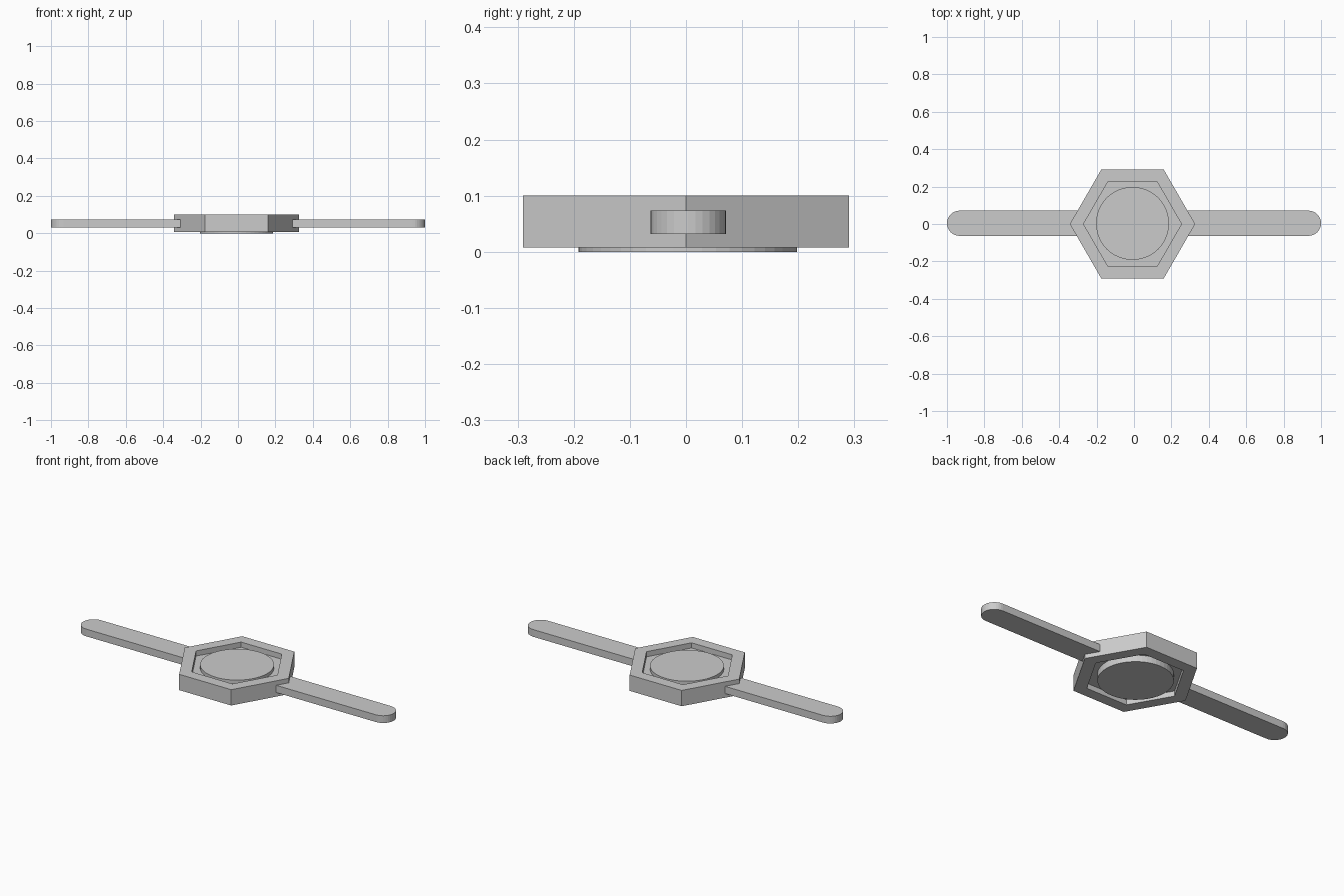
import bpy, bmesh, math

if "Cube" in bpy.data.objects:
    bpy.data.objects.remove(bpy.data.objects["Cube"])

CX = -0.008  # the hexagonal body sits slightly off centre


def circle(radius, sides, cx=CX, cy=0.0):
    return [(cx + radius * math.cos(2 * math.pi * i / sides),
             cy + radius * math.sin(2 * math.pi * i / sides)) for i in range(sides)]


def finish(name, bm):
    bmesh.ops.recalc_face_normals(bm, faces=bm.faces)
    mesh = bpy.data.meshes.new(name)
    bm.to_mesh(mesh)
    bm.free()
    obj = bpy.data.objects.new(name, mesh)
    bpy.context.collection.objects.link(obj)
    return obj


def prism(name, outline, z0, z1):
    bm = bmesh.new()
    face = bm.faces.new([bm.verts.new((x, y, z0)) for x, y in outline])
    top = bmesh.ops.extrude_face_region(bm, geom=[face], use_keep_orig=True)
    for v in top["geom"]:
        if isinstance(v, bmesh.types.BMVert):
            v.co.z = z1
    return finish(name, bm)


# Hexagonal frame with a recess on both sides of a central web
bm = bmesh.new()
profile = [(0.262, 0.038), (0.262, 0.008), (0.335, 0.008),
           (0.335, 0.1), (0.262, 0.1), (0.262, 0.07)]
rings = [[bm.verts.new((x, y, z)) for x, y in circle(r, 6)] for r, z in profile]
for a, b in zip(rings, rings[1:]):
    for i in range(6):
        j = (i + 1) % 6
        bm.faces.new((a[i], a[j], b[j], b[i]))
bm.faces.new(rings[0])
bm.faces.new(rings[-1])
finish("hexagon_frame", bm)

# Round disc through the web, protruding a little underneath
disc = prism("centre_disc", circle(0.195, 48, cy=0.003), 0.0, 0.09)

# Two arms with rounded tips, set into the frame
R, AY, N = 0.0675, 0.004, 16
for name, side in (("right_arm", 1), ("left_arm", -1)):
    outline = [(side * 0.28, AY - R)]
    for i in range(N + 1):
        t = -math.pi / 2 + math.pi * i / N
        outline.append((side * (1 - R + R * math.cos(t)), AY + R * math.sin(t)))
    outline.append((side * 0.28, AY + R))
    prism(name, outline, 0.032, 0.074)
